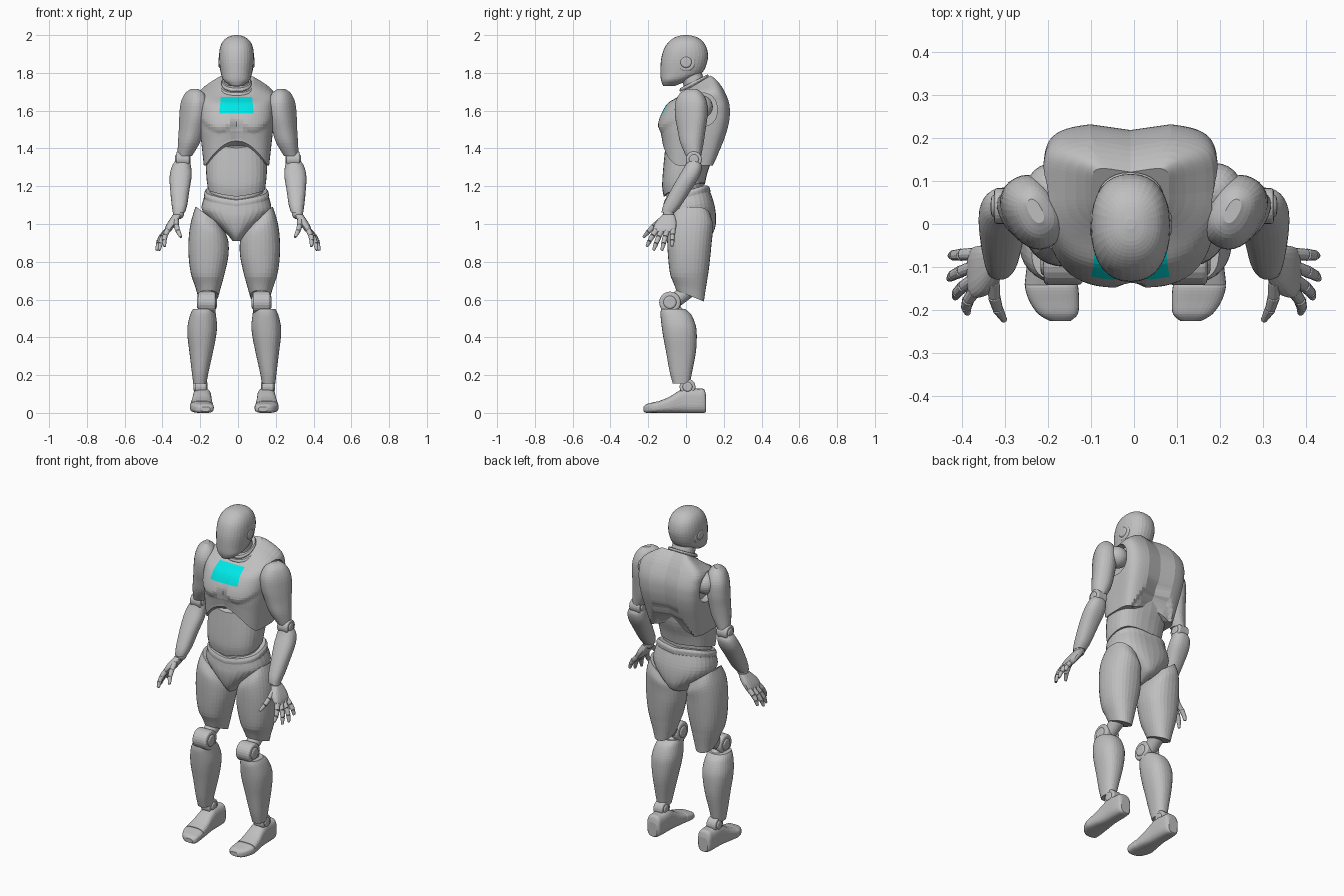
import bpy
import bmesh
import math
from mathutils import Vector, Matrix

if "Cube" in bpy.data.objects:
    bpy.data.objects.remove(bpy.data.objects["Cube"], do_unlink=True)


def make_material(name, color):
    mat = bpy.data.materials.new(name)
    mat.use_nodes = True
    mat.diffuse_color = color
    mat.node_tree.nodes["Principled BSDF"].inputs["Base Color"].default_value = color
    return mat


GREY = make_material("body grey", (0.52, 0.52, 0.52, 1))
CYAN = make_material("chest cyan", (0.0, 0.88, 0.88, 1))

TORSO_X, LEG_X, ARM_X = -0.008, -0.02, 0.0


def clamp(v):
    return max(0.0, min(1.0, v))


def finish(name, bm, offset=TORSO_X, mirror=False, bevel=0.0):
    bmesh.ops.recalc_face_normals(bm, faces=bm.faces)
    mesh = bpy.data.meshes.new(name)
    bm.to_mesh(mesh)
    bm.free()
    mesh.materials.append(GREY)
    mesh.materials.append(CYAN)
    obj = bpy.data.objects.new(name, mesh)
    bpy.context.collection.objects.link(obj)
    obj.location.x = offset
    if bevel:
        mod = obj.modifiers.new("Bevel", "BEVEL")
        mod.width, mod.segments, mod.limit_method = bevel, 3, "ANGLE"
    if mirror:
        mod = obj.modifiers.new("Mirror", "MIRROR")
        mod.use_mirror_merge = False
    return obj


def smooth_rows(rows, sub):
    """Catmull-Rom interpolation of the cross-section rows."""
    pts = [rows[0]] + list(rows) + [rows[-1]]
    out = []
    for a, b, c, d in zip(pts, pts[1:], pts[2:], pts[3:]):
        for i in range(sub):
            t = i / sub
            out.append([0.5 * (2 * q + (r - p) * t + (2 * p - 5 * q + 4 * r - s) * t * t
                               + (3 * q - p - 3 * r + s) * t ** 3)
                        for p, q, r, s in zip(a, b, c, d)])
    return out + [list(rows[-1])]


def loft(rows, segs=32, sub=4, power=2.3, back_power=None, spin=0, along_y=False, warp=None):
    """Rows in hundredths: height, centre x, half width, front, back."""
    bm = bmesh.new()
    rings = []
    for row in smooth_rows(rows, sub):
        h, cx, half, front, back = (v / 100 for v in row)
        ring = []
        for i in range(segs):
            a = math.tau * i / segs
            c, s = math.cos(a), math.sin(a)
            e = 2 / (back_power if back_power and s > 0 else power)
            off = Vector((half * math.copysign(abs(c) ** e, c),
                          (back - front) / 2 * math.copysign(abs(s) ** e, s), 0))
            p = Matrix.Rotation(spin, 3, "Z") @ off + Vector((cx, (front + back) / 2, h))
            if along_y:
                p = Vector((p.x, p.z, p.y))
            ring.append(bm.verts.new(warp(p) if warp else p))
        rings.append(ring)
    for lo, hi in zip(rings, rings[1:]):
        for i in range(segs):
            j = (i + 1) % segs
            bm.faces.new((lo[i], lo[j], hi[j], hi[i]))
    for ring in (rings[0], rings[-1]):
        mid = bm.verts.new(sum((v.co for v in ring), Vector()) / segs)
        for i in range(segs):
            bm.faces.new((ring[i], ring[(i + 1) % segs], mid))
    return bm


def rods(parts, segs=24):
    """Tapered cylinders from p to q, all in one mesh."""
    bm = bmesh.new()
    for p, q, r1, r2 in parts:
        p, q = Vector(p), Vector(q)
        turn = (q - p).to_track_quat("Z", "Y").to_matrix().to_4x4()
        bmesh.ops.create_cone(bm, cap_ends=True, segments=segs, radius1=r1, radius2=r2,
                              depth=(q - p).length, matrix=Matrix.Translation((p + q) / 2) @ turn)
    return bm


def hinge(name, x, y, z, radius, width, offset):
    """Drum joint on a sideways axle with a raised hub at each end."""
    parts = [((x - w, y, z), (x + w, y, z), r, r)
             for w, r in ((width, radius), (width + 0.007, radius * 0.62))]
    finish(name, rods(parts), offset, True, radius * 0.2)


def ball(name, x, y, z, radius, offset):
    bm = bmesh.new()
    bmesh.ops.create_uvsphere(bm, u_segments=24, v_segments=14, radius=radius,
                              matrix=Matrix.Translation((x, y, z)))
    finish(name, bm, offset, True)


# Head, ear discs and neck
finish("head", loft([(173, 0, 3, -12, -6), (176, 0, 6.8, -13.2, 1), (180, 0, 8.3, -13.5, 8.5),
                     (187, 0, 9.2, -13.2, 11.5), (193, 0, 8.8, -11.5, 11), (197, 0, 7, -8.5, 8.5),
                     (199.2, 0, 4, -5, 5), (200, 0, 1, -1.2, 1.2)]))
hinge("ear_disc", 0.07, 0.0, 1.857, 0.05, 0.018, TORSO_X)
finish("neck", loft([(164, 0, 7.5, -1, 12), (172, 0, 7, -1, 11), (181, 0, 6.2, -4, 8)]))


def tilt_collar(p):
    p.z += (p.y - 0.05) * 0.5
    return p


for n, z in enumerate((171.5, 174)):
    finish("neck_ring_%d" % n, loft([(z, 0, 8.6 - n, -3, 11.5), (z + 1, 0, 9 - n, -3.4, 12),
                                     (z + 2, 0, 8.4 - n, -3, 11.5)], warp=tilt_collar))


# Chest shell with arched lower edge, pectorals, lumbar hollow and sloped collar
def shape_chest(p):
    x = abs(p.x)
    if p.y < 0.03:
        low = clamp((1.5 - p.z) / 0.18)
        p.z += low * 0.13 * max(0, 1 - (x / 0.165) ** 2)
        line = 1.48 + 0.05 * ((x - 0.09) / 0.09) ** 2
        front = clamp((0.02 - p.y) / 0.08)
        p.y -= front * 0.013 * clamp((p.z - line) / 0.03) * clamp((1.66 - p.z) / 0.13)
        p.y += front * 0.006 * clamp(1 - x / 0.03) * clamp((1.62 - p.z) / 0.1)
    elif p.y > 0.1:
        p.y -= 0.014 * clamp(1 - x / 0.09) + 0.1 * max(0, x - 0.09)
        p.y -= 0.015 * clamp((1.49 - 9 * x * x - p.z) / 0.03)
        p.z += clamp((1.42 - p.z) / 0.1) * 0.05 * clamp(1 - x / 0.13)
    p.z += clamp((p.z - 1.62) / 0.13) ** 2 * (p.y - 0.07) * 0.6
    return p


bm = loft([(131, 0, 17.3, -12.6, 15.5), (142, 0, 18.5, -13.3, 19.3), (150, 0, 19.4, -13.8, 21.9),
           (157, 0, 20, -12.8, 23.2), (164, 0, 20.3, -9.6, 22.8), (169.5, 0, 19.2, -4.5, 19.5),
           (175, 0, 9, 0, 13.5)], segs=64, sub=5, power=2.7, back_power=6, warp=shape_chest)
for co, no in (((-0.09, 0, 1.6), (1, 0, -0.1)), ((0.09, 0, 1.6), (1, 0, 0.1)),
               ((0, 0, 1.585), (0, 0, 1)), ((0, 0, 1.672), (0, 0, 1))):
    bmesh.ops.bisect_plane(bm, geom=bm.verts[:] + bm.edges[:] + bm.faces[:],
                           plane_co=co, plane_no=no)
for f in bm.faces:
    c = f.calc_center_median()
    if abs(c.x) < 0.09 - (c.z - 1.6) * 0.1 and c.y < 0 and 1.585 < c.z < 1.672:
        f.material_index = 1
chest = finish("chest_shell", bm)

# Arm holes cut into the chest sides
cutter = finish("arm_hole_cutter", loft([(15, 0, 9, -1, 16.5), (30, 0, 9, -1, 16.5)], sub=1,
                warp=lambda p: Vector((p.z, p.y, 1.605 + p.x))), mirror=True)
cutter.hide_render = True
cut = chest.modifiers.new("Arm holes", "BOOLEAN")
cut.object, cut.operation, cut.solver = cutter, "DIFFERENCE", "EXACT"
bpy.context.view_layer.update()
bpy.context.view_layer.objects.active = chest
bpy.ops.object.modifier_apply(modifier=cut.name)
bpy.data.objects.remove(cutter, do_unlink=True)


# Abdomen, waist and pelvis
def tilt_waist(p):
    p.z += clamp((p.z - 1.05) / 0.1) * (0.3 * p.y - 0.015 * clamp(1 - abs(p.x) / 0.12))
    return p


finish("abdomen", loft([(119.5, 0, 15.2, -11.8, 10), (125, 0, 15.9, -12.6, 11.3),
                        (133, 0, 16.2, -12.2, 14), (145, 0, 15, -11, 15)], power=2.7,
                       warp=tilt_waist))
finish("waist_core", loft([(110, 0, 14, -10, 9), (124, 0, 14.2, -10.5, 9.5)], warp=tilt_waist))
finish("belt", loft([(114, 0, 17, -11.7, 12.8), (116, 0, 17.1, -11.8, 12.8),
                     (117.5, 0, 16.2, -11.2, 12)], power=2.5, warp=tilt_waist))
finish("pelvis", loft([(91, 0, 2, -7.5, 6), (94, 0, 4.5, -10, 13), (98, 0, 9, -11.5, 15.4),
                       (103, 0, 15, -12.2, 15.9), (108, 0, 18.4, -12, 15.3),
                       (114, 0, 17.2, -11.6, 13.2)], power=2.4, warp=tilt_waist))


# Legs
def shape_thigh(p):
    p.z -= clamp((p.z - 0.9) / 0.18) * 0.75 * max(0, 0.2 - p.x)
    p.z -= clamp((0.72 - p.z) / 0.1) * (p.y - 0.02) * 0.4
    return p


finish("thigh", loft([(62, 13.8, 5.4, -5.2, 9.5), (66, 13.8, 6.6, -6.3, 10.2),
                      (74, 14, 9, -8.5, 11.8), (84, 13.6, 10.6, -9.6, 13),
                      (94, 13.6, 10.4, -10, 13.9), (102, 13.4, 9.3, -9.5, 14.4),
                      (109, 13, 7.5, -7, 13)], warp=shape_thigh), LEG_X, True)
hinge("knee", 0.145, -0.085, 0.585, 0.057, 0.046, LEG_X)
finish("knee_link", rods([((0.145, -0.07, 0.58), (0.14, 0.02, 0.66), 0.035, 0.045),
                          ((0.145, -0.07, 0.56), (0.16, -0.02, 0.48), 0.035, 0.045)]), LEG_X, True)
finish("shin", loft([(15.5, 18.2, 3.5, -7, 2), (22, 18, 4.5, -8.7, 3.3), (32, 17.5, 6.2, -10.5, 5.2),
                     (40, 17.2, 7.5, -12, 5.7), (46, 16.9, 7.8, -12.9, 5.2),
                     (52, 16.5, 6.8, -13.5, 2.8), (55, 16, 5.8, -13.2, -0.5)]), LEG_X, True)
hinge("ankle", 0.178, 0.008, 0.138, 0.042, 0.03, LEG_X)
finish("foot", loft([(10.7, 17, 3, 0.5, 9), (9.5, 17, 4.2, 0, 12.5), (6, 17, 4.7, 0, 12.8),
                     (0, 17, 4.9, 0, 13.2), (-4, 17.1, 5.1, 0, 11.5), (-9, 17.2, 5.7, 0, 8.4),
                     (-14.2, 17.3, 6.2, 0, 6.3)], power=3, along_y=True), LEG_X, True)
finish("toe_cap", loft([(-13.5, 17.2, 5.7, 0.2, 5.6), (-14.8, 17.2, 6.2, 0, 6.1),
                        (-18, 16.6, 5.8, 0, 5.4), (-21, 15.7, 4.6, 0, 4.6),
                        (-22.6, 15.2, 2.4, 0.8, 3.2)], power=3, along_y=True), LEG_X, True)

# Arms
ball("shoulder_ball", 0.19, 0.08, 1.62, 0.062, ARM_X)
finish("upper_arm", loft([(136, 28.2, 3.6, 0, 8), (143, 26, 5.4, -3, 9.3), (150, 24.7, 6, -4.6, 10.5),
                          (157, 23.8, 6.4, -6, 11.6), (164, 23.3, 6.1, -6, 11.4),
                          (169, 23, 4.5, -3.5, 9), (171.5, 23, 1.5, 0, 6)],
                         spin=math.radians(-28)), ARM_X, True)
hinge("elbow", 0.292, 0.042, 1.342, 0.042, 0.034, ARM_X)
finish("forearm", loft([(106, 31.3, 3.2, -13, -6), (110, 31, 4.1, -12, -2.5),
                        (118, 30.8, 5.1, -8, 2.7), (125, 30.4, 5.8, -4, 7),
                        (130, 30, 5.2, -1, 8.5), (133, 29.5, 4, 0.5, 7.5)]), ARM_X, True)

# Hands: wrist, palm, four fingers and a thumb
ball("wrist", 0.315, -0.093, 1.055, 0.03, ARM_X)
finish("palm", loft([(96, 37.3, 1.7, -17, -5.8), (98, 36.4, 2.2, -17.2, -5.2),
                     (101, 34.5, 2.6, -16, -5), (105, 32.2, 2.2, -12.5, -6)],
                    segs=20, power=3), ARM_X, True)
tips = [(0.388, -0.208, 0.88), (0.417, -0.172, 0.86), (0.431, -0.128, 0.86), (0.428, -0.074, 0.882)]
chains = [(Vector((0.372, -0.157 + 0.029 * i, 0.968)), Vector(tip)) for i, tip in enumerate(tips)]
chains.append((Vector((0.328, -0.135, 1.02)), Vector((0.302, -0.225, 0.93))))
segments = []
for root, tip in chains:
    bend = Vector((0.008, 0, 0.004))
    a, b = root.lerp(tip, 0.38) + bend, root.lerp(tip, 0.7) + bend
    segments += [(root, a, 0.015, 0.0135), (a, b, 0.0145, 0.012), (b, tip, 0.013, 0.007)]
finish("fingers", rods(segments, 12), ARM_X, True, 0.002)
